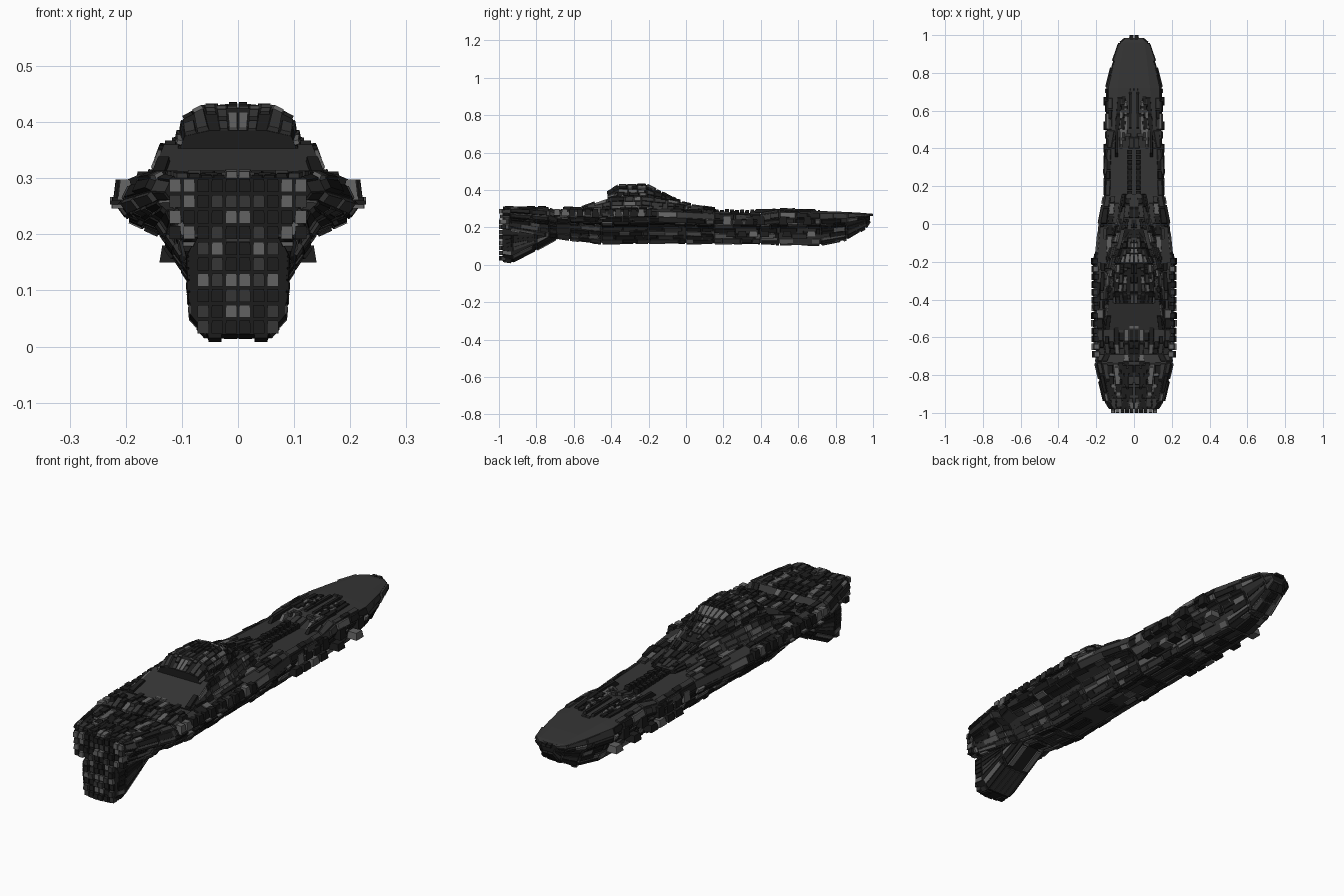
import bpy, bmesh, random
from mathutils import Vector

if "Cube" in bpy.data.objects:
    bpy.data.objects.remove(bpy.data.objects["Cube"])

random.seed(11)

# paint shades: near-black, charcoal, worn grey
MATS = []
for name, v in (("black_hull", 0.012), ("charcoal_hull", 0.035), ("grey_hull", 0.12)):
    m = bpy.data.materials.new(name)
    m.diffuse_color = (v, v, v, 1)
    m.use_nodes = True
    m.node_tree.nodes["Principled BSDF"].inputs["Base Color"].default_value = m.diffuse_color
    MATS.append(m)


def finish(bm, name):
    """Right half -> mirrored object."""
    bmesh.ops.recalc_face_normals(bm, faces=bm.faces)
    me = bpy.data.meshes.new(name)
    bm.to_mesh(me)
    bm.free()
    for m in MATS:
        me.materials.append(m)
    ob = bpy.data.objects.new(name, me)
    bpy.context.collection.objects.link(ob)
    mod = ob.modifiers.new("mirror", 'MIRROR')
    mod.use_clip = True
    mod.merge_threshold = 0.0005
    return ob


def loft(name, sections, mat=1):
    """Half shell through (y, [(x, z)...]) sections, with end caps."""
    bm = bmesh.new()
    rings = [[bm.verts.new((x, y, z)) for x, z in pts] for y, pts in sections]
    for a, b in zip(rings, rings[1:]):
        for j in range(len(a) - 1):
            bm.faces.new((a[j], a[j + 1], b[j + 1], b[j])).material_index = mat
    for r in (rings[0], rings[-1]):
        bm.faces.new(r).material_index = 0
    return finish(bm, name)


def prism(bm, base, top, mat):
    v = [bm.verts.new(p) for p in base + top]
    for f in ((3, 2, 1, 0), (4, 5, 6, 7), (0, 1, 5, 4), (1, 2, 6, 5), (2, 3, 7, 6), (3, 0, 4, 7)):
        bm.faces.new([v[i] for i in f]).material_index = mat


def block(bm, c, s, taper=0.85, mat=None):
    """Tapered box with centre c and full size s."""
    c, (sx, sy, sz) = Vector(c), [k / 2 for k in s]
    q = ((-1, -1), (1, -1), (1, 1), (-1, 1))
    lo = [c + Vector((a * sx, b * sy, -sz)) for a, b in q]
    hi = [c + Vector((a * sx * taper, b * sy * taper, sz)) for a, b in q]
    prism(bm, lo, hi, random.choice((0, 0, 1, 2)) if mat is None else mat)


def plates(name, sections, density, length=(0.04, 0.12), width=0.028, height=(0.003, 0.012)):
    """Cover a lofted shell with random armour plates that follow its surface."""
    bm = bmesh.new()
    for (y0, p0), (y1, p1) in zip(sections, sections[1:]):
        for j in range(len(p0) - 1):
            A, B = Vector((p0[j][0], y0, p0[j][1])), Vector((p0[j + 1][0], y0, p0[j + 1][1]))
            D, C = Vector((p1[j][0], y1, p1[j][1])), Vector((p1[j + 1][0], y1, p1[j + 1][1]))
            w = max((B - A).length, (C - D).length)
            if w < 0.008:
                continue
            n = (D + C - A - B).cross(B + C - A - D).normalized()
            rows = max(1, round(w / width))
            for r in range(rows):
                t0, t1, y = (r + 0.04) / rows, (r + 0.96) / rows, y0
                while y < y1 - 0.008:
                    e = min(y1, y + random.uniform(*length))
                    s0, s1 = (y - y0) / (y1 - y0), (e - y0 - 0.003) / (y1 - y0)
                    y = e
                    base = [A.lerp(B, t).lerp(D.lerp(C, t), s)
                            for s, t in ((s0, t0), (s0, t1), (s1, t1), (s1, t0))]
                    mid = sum(base, Vector()) / 4
                    if random.random() > density(mid):
                        continue
                    h = random.uniform(*height)
                    top = [p.lerp(mid, 0.1) + n * h for p in base]
                    prism(bm, [p - n * 0.004 for p in base], top, random.choice((0, 0, 0, 1, 1, 2)))
    return finish(bm, name)


# main hull: y, keel z, keel half width, max half width, deck z, deck half width
rows = ((-.98, .20, .09, .13, .30, .11), (-.94, .19, .10, .155, .305, .13),
        (-.73, .15, .09, .205, .298, .17), (-.69, .15, .08, .195, .28, .15),
        (-.62, .138, .08, .21, .298, .16), (-.45, .118, .08, .21, .298, .16),
        (-.2, .118, .075, .208, .298, .15), (0, .118, .075, .188, .293, .14),
        (.15, .118, .075, .158, .283, .125), (.40, .117, .07, .148, .275, .12),
        (.50, .115, .07, .143, .293, .10), (.72, .112, .06, .145, .288, .085),
        (.86, .14, .05, .11, .283, .07), (.96, .20, .04, .075, .277, .055),
        (.985, .24, .025, .045, .272, .035))
hull = []
for y, zb, wb, w, zt, wt in rows:
    z = lambda f: zb + f * (zt - zb)
    hull.append((y, [(0, zb), (wb, zb), (wb + .45 * (w - wb), z(.48)), (.92 * w, z(.62)),
                     (w, z(.76)), (.94 * w, z(.93)), (wt, zt), (0, zt)]))
loft("hull", hull)


def hull_density(p):
    on_deck = p.z > .265 and p.x < .115
    if on_deck and (.17 < p.y < .42 or p.y > .74):
        return 0.0                      # smooth bare decks
    if p.z < .13:
        return 0.5
    return 0.45 if on_deck and p.y > .4 else 0.75


plates("hull_plates", hull, hull_density)
plates("hull_long_slats", hull, lambda p: .45 if p.z < .262 else 0, (.1, .22), .018, (.002, .007))

# ventral stern fin
fin = [(y, [(0, zb), (.055, zb), (wf * .96, zb + .035), (wf, .16), (.07, .2), (0, .2)])
       for y, zb, wf in ((-.98, .022, .088), (-.93, .014, .09), (-.80, .08, .085), (-.68, .146, .08))]
loft("stern_fin", fin, 0)
plates("stern_fin_plates", fin, lambda p: .7 if p.z < .19 else 0, (.08, .2), .022, (.002, .007))

# superstructure with sloping rear plate
house = [(y, [(0, .27), (wb, .29), (wt, z), (0, z)]) for y, wb, wt, z in
         ((-.56, .162, .155, .303), (-.40, .158, .132, .36), (-.24, .155, .115, .362),
          (-.10, .12, .085, .345), (.03, .085, .055, .318), (.16, .06, .04, .298))]
loft("superstructure", house)
plates("superstructure_plates", house,
       lambda p: 0 if p.z < .293 or (p.y < -.4 and p.x < .13) else .75, (.03, .08), .024)

# command tower
tower = [(y, [(0, .34), (wb, .35), (wm, zm), (wt, zt), (0, zt)]) for y, wb, wm, zm, wt, zt in
         ((-.42, .105, .095, .375, .05, .385), (-.36, .108, .098, .405, .06, .424),
          (-.21, .10, .088, .40, .05, .426), (-.13, .075, .06, .37, .035, .385),
          (-.03, .05, .04, .33, .025, .34))]
loft("command_tower", tower, 0)
plates("command_tower_plates", tower, lambda p: .85 if p.z > .352 else 0, (.02, .06), .022, (.003, .01))

# dorsal spine along the recessed deck and foredeck
bm = bmesh.new()
for i in range(14):
    y = .03 + i * .027
    block(bm, (.022, y, .283), (.026, .023, random.uniform(.02, .034)), mat=0)
for i in range(9):
    block(bm, (random.uniform(.03, .08), .45 + i * .021, .293), (.035, .017, random.uniform(.012, .024)))
for i in range(4):
    block(bm, (.02 + i * .024, .60 - i * .045, .288), (.016, .22, .022), .8)
finish(bm, "dorsal_spine")

# side sponsons and edge blades
bm = bmesh.new()
for i in range(13):
    y = -.69 + i * .041
    block(bm, (.195 + random.uniform(0, .01), y, .28), (.035, .036, .036), .75)
    block(bm, (.212, y, random.choice((.25, .257, .263))), (random.uniform(.02, .034), .034, .007), 1)
for y in (.22, .28, .34, .40, .52, .65):
    block(bm, (.148, y, .235), (.028, .045, .045), .8)
    block(bm, (.115, y + .02, .165), (.05, .05, .03), .8)
finish(bm, "side_sponsons")

# raised stern deck armour and the transverse rear rail
bm = bmesh.new()
for r in range(4):
    for c in range(4):
        w = .036 - .006 * r / 3
        block(bm, (.018 + c * w, -.77 - r * .058, .302), (w * .85, .05, random.uniform(.014, .026)))
for i in range(7):
    block(bm, (.014 + i * .026, -.63 + random.uniform(-.02, .02), .3), (.022, .04, random.uniform(.014, .024)))
finish(bm, "stern_deck_armour")

# engine blocks on the stern face
bm = bmesh.new()
for i in range(10):
    z = .035 + i * .028
    for c in range(5):
        x = .012 + c * .025
        if x < (.075 if z < .2 else .13):
            d = random.uniform(.015, .04)
            block(bm, (x, -1 + d / 2 + random.choice((0, .004, .01)), z), (.021, d, .023), .92)
finish(bm, "engine_blocks")

# layered bow lip
bm = bmesh.new()
for k, (w, tip, z) in enumerate(((.035, 1.0, .268), (.045, .985, .252), (.05, .97, .235),
                                 (.05, .955, .215), (.048, .935, .19), (.045, .915, .17))):
    block(bm, (w * .35, tip - .04, z), (w * .6, .08, .012), .95, k % 3)
    block(bm, (w * .95, tip - .06, z), (w * .5, .08, .012), .9, (k + 1) % 3)
finish(bm, "bow_lip")
